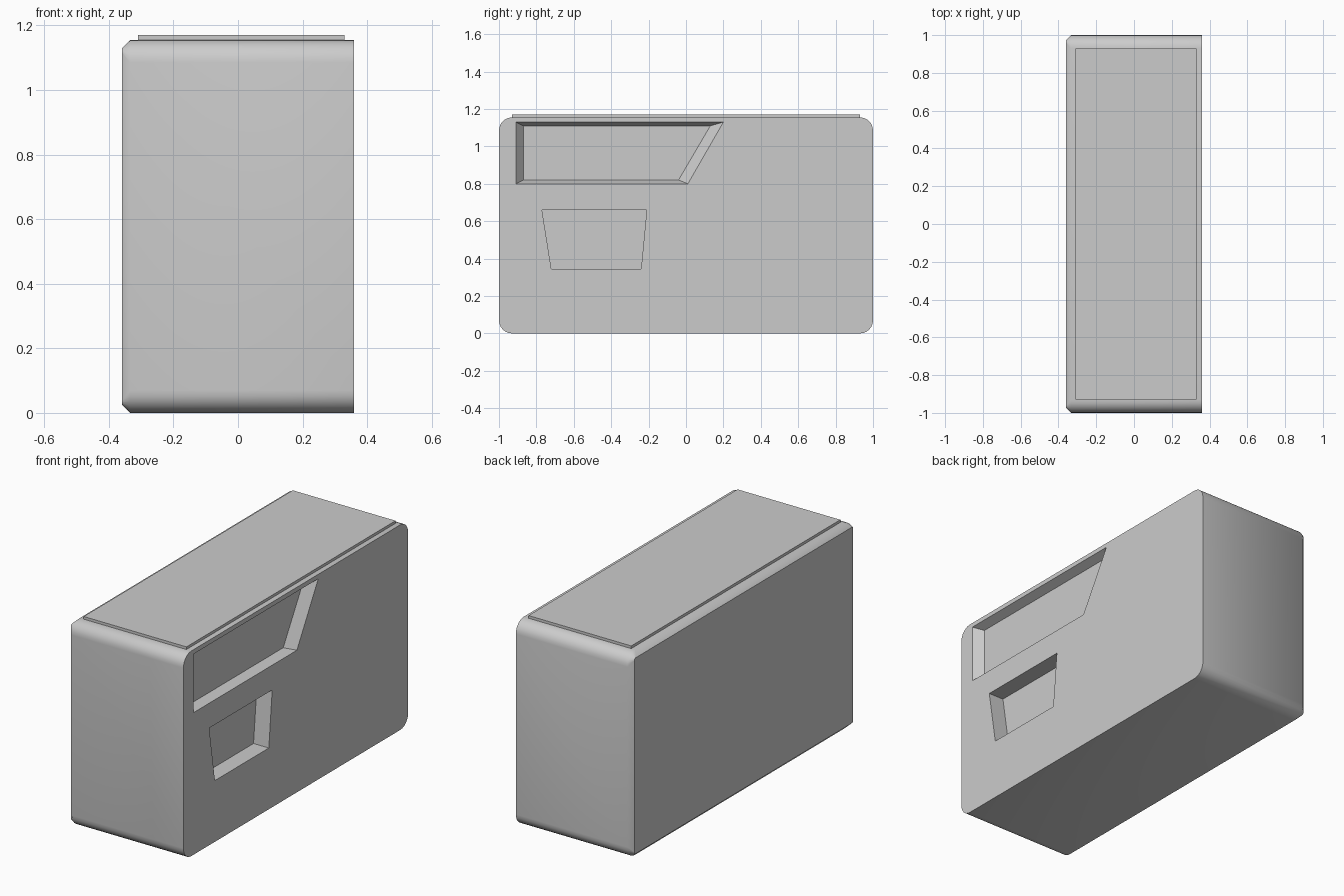
import bpy, bmesh, math

if "Cube" in bpy.data.objects:
    bpy.data.objects.remove(bpy.data.objects["Cube"])


def loft(name, rings):
    """Solid skinned through rings of (x, [(y, z), ...]), capped at both ends."""
    bm = bmesh.new()
    loops = [[bm.verts.new((x, y, z)) for y, z in pts] for x, pts in rings]
    n = len(loops[0])
    for a, b in zip(loops, loops[1:]):
        for i in range(n):
            j = (i + 1) % n
            bm.faces.new((a[i], a[j], b[j], b[i]))
    bm.faces.new(loops[0])
    bm.faces.new(loops[-1])
    bmesh.ops.recalc_face_normals(bm, faces=bm.faces)
    mesh = bpy.data.meshes.new(name)
    bm.to_mesh(mesh)
    bm.free()
    obj = bpy.data.objects.new(name, mesh)
    bpy.context.collection.objects.link(obj)
    return obj


def rounded_outline(inset, radius, steps=6):
    """Side outline of the cabinet in y and z, with rounded corners."""
    y1, z0, z1 = 1 - inset, inset, 1.155 - inset
    corners = [(y1 - radius, z1 - radius), (-y1 + radius, z1 - radius),
               (-y1 + radius, z0 + radius), (y1 - radius, z0 + radius)]
    pts = []
    for k, (cy, cz) in enumerate(corners):
        for s in range(steps + 1):
            a = math.pi / 2 * (k + s / steps)
            pts.append((cy + radius * math.cos(a), cz + radius * math.sin(a)))
    return pts


def activate(obj):
    bpy.ops.object.select_all(action='DESELECT')
    obj.select_set(True)
    bpy.context.view_layer.objects.active = obj


# Cabinet: rounded side outline, chamfered towards the plain -x face
outer = rounded_outline(0, 0.07)
cabinet = loft("cabinet", [(-0.36, rounded_outline(0.026, 0.012)),
                           (-0.334, outer), (0.36, outer)])

# Shallow upper panel recess with a slanted end
panel = [(-0.91, 0.80), (0.01, 0.80), (0.20, 1.13), (-0.91, 1.13)]
panel_back = [(-0.87, 0.82), (-0.04, 0.82), (0.13, 1.11), (-0.87, 1.11)]
panel_cut = loft("panel_cutter", [(0.31, panel_back), (0.36, panel), (0.42, panel)])

# Deeper tapered pocket below it
pocket = [(-0.72, 0.345), (-0.24, 0.345), (-0.21, 0.66), (-0.77, 0.66)]
pocket_cut = loft("pocket_cutter", [(0.265, pocket), (0.42, pocket)])

activate(cabinet)
for cutter in (panel_cut, pocket_cut):
    cutter.hide_render = True
    mod = cabinet.modifiers.new("cut", 'BOOLEAN')
    mod.operation = 'DIFFERENCE'
    mod.solver = 'EXACT'
    mod.object = cutter
    bpy.ops.object.modifier_apply(modifier=mod.name)
    bpy.data.objects.remove(cutter)

# Thin raised plate on top
plate = [(-0.93, 1.14), (0.93, 1.14), (0.93, 1.17), (-0.93, 1.17)]
top_plate = loft("top_plate", [(-0.31, plate), (0.33, plate)])

for obj in (cabinet, top_plate):
    activate(obj)
    bpy.ops.object.shade_smooth_by_angle(angle=math.radians(40))
